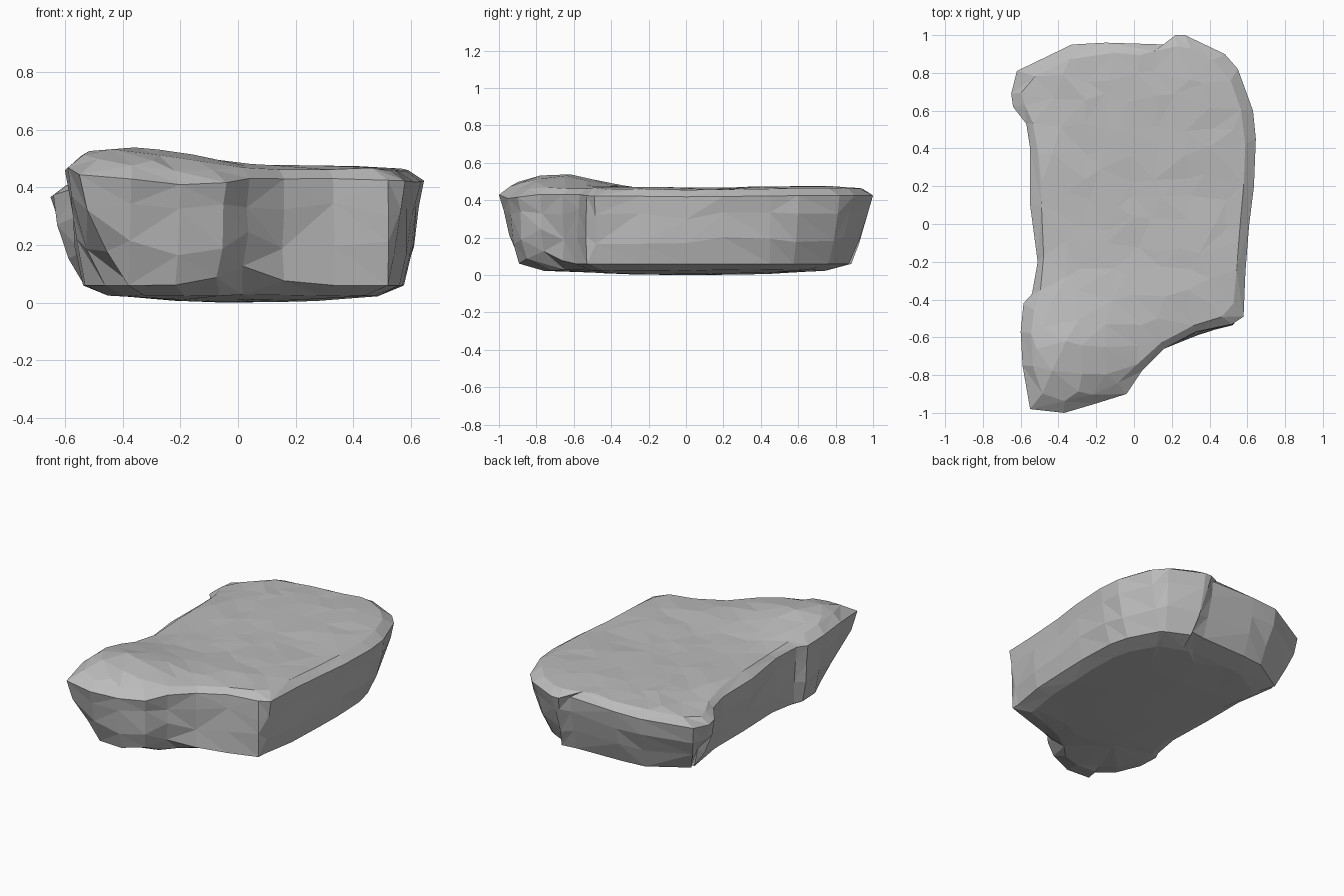
import bpy
import bmesh
import random
from math import exp
from mathutils import Vector
from mathutils.geometry import delaunay_2d_cdt

random.seed(4)
if "Cube" in bpy.data.objects:
    bpy.data.objects.remove(bpy.data.objects["Cube"], do_unlink=True)

# Rim outline seen from above, counterclockwise: x, y, undercut of the wall
OUTLINE = [
    (-.55, -.98, .25), (-.37, -1, .12), (-.2, -.95, .06), (-.04, -.9, .06),
    (.04, -.78, .03), (.16, -.66, 0), (.33, -.57, -.02), (.52, -.53, 0),
    (.58, -.49, .06), (.59, -.25, .03), (.61, 0, .04), (.635, .2, .06),
    (.645, .45, .08), (.63, .6, .1), (.55, .82, .13), (.48, .9, .14),
    (.27, 1, .14), (.22, 1, .13), (.17, .95, .08), (-.15, .96, .1),
    (-.33, .95, .11), (-.62, .81, .14), (-.65, .69, .14), (-.64, .62, .12),
    (-.57, .53, .06), (-.55, .4, .06), (-.55, .1, .06), (-.51, -.2, .03),
    (-.54, -.37, .03), (-.585, -.42, .05), (-.6, -.57, .07), (-.59, -.75, .13),
]
COUNT = len(OUTLINE)
rim = [Vector((x, y)) for x, y, _ in OUTLINE]
undercut = [u for _, _, u in OUTLINE]


def bump(p, x, y, size):
    return exp(-((p.x - x) ** 2 + (p.y - y) ** 2) / size ** 2)


def top_height(p):
    """Gently rolling top: a hump at the front, a dip at the rear corner."""
    return (.455 + .09 * bump(p, -.36, -.71, .33) + .02 * bump(p, .2, .6, .5)
            + .02 * bump(p, .3, -.4, .3) - .05 * bump(p, -.65, .7, .2)
            - .05 * bump(p, -.2, -1, .22))


def under_height(p):
    """Shallow bowl of the underside."""
    return .025 * ((p.x / .5) ** 2 + (p.y / .8) ** 2)


def base_height(p):
    return .06 + .07 * bump(p, .04, -.78, .14)


def jitter(amount):
    return random.uniform(-amount, amount)


def outward(i):
    along = rim[(i + 1) % COUNT] - rim[i - 1]
    return Vector((along.y, -along.x)).normalized()


def wall_ring(cut, rise):
    """Ring on the side wall, rise runs from base edge to rim."""
    ring = []
    for i in range(COUNT):
        p = rim[i] - outward(i) * undercut[i] * cut
        low, high = base_height(p), top_height(rim[i]) - .04
        rough = .012 if 0 < rise < 1 else 0
        p = p + outward(i) * jitter(rough)
        z = low + (high - low) * rise + jitter(rough * 2)
        ring.append(Vector((p.x, p.y, z)))
    return ring


def shoulder_ring(inset):
    """Softened ring where the rim rolls over into the top."""
    flat = [rim[i] - outward(i) * inset for i in range(COUNT)]
    ring = []
    for i in range(COUNT):
        p = flat[i] / 2 + (flat[i - 1] + flat[(i + 1) % COUNT]) / 4
        ring.append(Vector((p.x, p.y, top_height(p) - .006 + jitter(.005))))
    return ring


def under_ring():
    ring = [v * .85 for v in wall_ring(1, 0)]
    return [Vector((v.x, v.y, .026 + jitter(.004))) for v in ring]


rings = [under_ring(), wall_ring(1, 0), wall_ring(.55, .36),
         wall_ring(.18, .72), wall_ring(0, 1), shoulder_ring(.05)]

bm = bmesh.new()
loops = [[bm.verts.new(v) for v in ring] for ring in rings]

# Faceted wall with randomly turned diagonals
for lower, upper in zip(loops, loops[1:]):
    for i in range(COUNT):
        j = (i + 1) % COUNT
        a, b, c, d = lower[i], lower[j], upper[j], upper[i]
        if random.random() < .5:
            bm.faces.new((a, b, c))
            bm.faces.new((a, c, d))
        else:
            bm.faces.new((a, b, d))
            bm.faces.new((b, c, d))


def fill(loop, step, height, rough):
    """Close a loop with scattered, irregular triangles."""
    points = [v.co.to_2d() for v in loop]
    for col in range(-6, 7):
        for row in range(-8, 9):
            p = Vector((col * step + jitter(step / 3), row * step + jitter(step / 3)))
            if min((p - q).length for q in points) > step / 2:
                points.append(p)
    flat, _, faces, sources, _, _ = delaunay_2d_cdt(
        points, [], [list(range(COUNT))], 1, .0001)
    verts = {}
    for face in faces:
        for k in face:
            if k in verts:
                continue
            source = sources[k][0] if sources[k] else COUNT
            if source < COUNT:
                verts[k] = loop[source]
            else:
                z = height(flat[k]) + jitter(rough)
                verts[k] = bm.verts.new((flat[k].x, flat[k].y, z))
        bm.faces.new([verts[k] for k in face])


# Top and underside
fill(loops[-1], .13, top_height, .005)
fill(loops[0], .22, under_height, .002)
bmesh.ops.recalc_face_normals(bm, faces=bm.faces)

mesh = bpy.data.meshes.new("rock_slab")
bm.to_mesh(mesh)
bm.free()
slab = bpy.data.objects.new("rock_slab", mesh)
bpy.context.collection.objects.link(slab)

# Plain stone colour
stone = bpy.data.materials.new("stone_grey")
stone.use_nodes = True
colour = (.5, .5, .5, 1)
stone.diffuse_color = colour
stone.node_tree.nodes["Principled BSDF"].inputs["Base Color"].default_value = colour
mesh.materials.append(stone)
